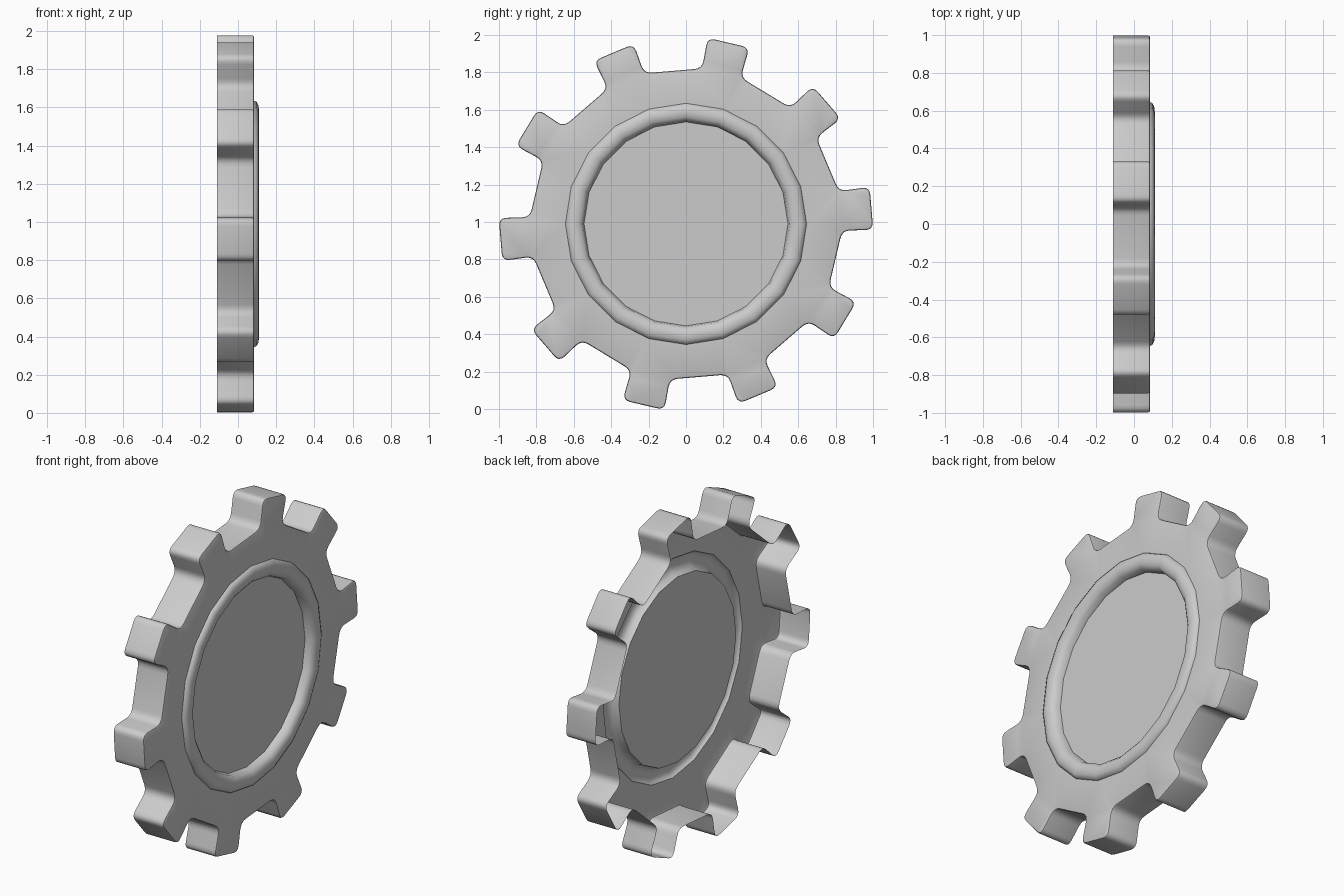
import bpy, bmesh
from math import sin, cos, radians, tau
from mathutils import Vector

if "Cube" in bpy.data.objects:
    bpy.data.objects.remove(bpy.data.objects["Cube"])

TEETH, SIDES = 10, 20
CENTRE_Z = 0.99
BACK, FRONT, BEVEL = -0.11, 0.085, 0.01


def round_corners(points, cut, steps=4):
    """Replace every corner of a closed outline with a small curve."""
    out = []
    for i, p in enumerate(points):
        a = p + (points[i - 1] - p).normalized() * cut
        b = p + (points[(i + 1) % len(points)] - p).normalized() * cut
        for k in range(steps + 1):
            t = k / steps
            out.append(a * (1 - t) ** 2 + p * 2 * t * (1 - t) + b * t * t)
    return out


def inset(points, d):
    """Move a counter-clockwise outline inward."""
    out = []
    for i, p in enumerate(points):
        t = (points[(i + 1) % len(points)] - points[i - 1]).normalized()
        out.append(p + Vector((-t.y, t.x)) * d)
    return out


def add_loop(bm, points, x):
    return [bm.verts.new((x, p.x, p.y + CENTRE_Z)) for p in points]


def skin(bm, a, b):
    n = len(a)
    return [bm.faces.new((a[i], a[(i + 1) % n], b[(i + 1) % n], b[i])) for i in range(n)]


def loop_edges(bm, loop):
    return [bm.edges.get((loop[i - 1], loop[i])) for i in range(len(loop))]


def circle(r):
    return [Vector((r * cos(tau * i / SIDES), r * sin(tau * i / SIDES))) for i in range(SIDES)]


# Toothed outline: straight valleys, slightly flared square teeth
corners = []
for i in range(TEETH):
    a = radians(4.8 + 36 * i)
    u, v = Vector((cos(a), sin(a))), Vector((-sin(a), cos(a)))
    for r, w in ((0.829, -0.106), (0.995, -0.115), (0.995, 0.115), (0.829, 0.106)):
        corners.append(u * r + v * w)
outline = round_corners(corners, 0.042)

bm = bmesh.new()

# Rim wall, open at the back, with a softened front edge
back = add_loop(bm, outline, BACK)
side = add_loop(bm, outline, FRONT - BEVEL)
mid = add_loop(bm, inset(outline, BEVEL * 0.3), FRONT - BEVEL * 0.3)
front = add_loop(bm, inset(outline, BEVEL), FRONT)
for a, b in ((back, side), (side, mid), (mid, front)):
    skin(bm, a, b)

# Raised ring dropping to the recessed disc
profile = ((0.645, FRONT), (0.640, 0.097), (0.622, 0.107), (0.598, 0.11),
           (0.572, 0.105), (0.552, 0.088), (0.545, 0.055))
rings = [add_loop(bm, circle(r), x) for r, x in profile]
for a, b in zip(rings, rings[1:]):
    skin(bm, a, b)
bm.faces.new(rings[-1])

# Flat face between the teeth and the ring
bmesh.ops.triangle_fill(bm, use_beauty=True, use_dissolve=False, normal=(1, 0, 0),
                        edges=loop_edges(bm, front) + loop_edges(bm, rings[0]))
bmesh.ops.recalc_face_normals(bm, faces=bm.faces)
bm.normal_update()
disc = min(bm.faces, key=lambda f: (f.calc_center_median() - Vector((0.055, 0, CENTRE_Z))).length)
if disc.normal.x < 0:
    bmesh.ops.reverse_faces(bm, faces=bm.faces)

mesh = bpy.data.meshes.new("gear_plate")
bm.to_mesh(mesh)
bm.free()
gear = bpy.data.objects.new("gear_plate", mesh)
bpy.context.collection.objects.link(gear)
bpy.context.view_layer.objects.active = gear
gear.select_set(True)
bpy.ops.object.shade_smooth_by_angle(angle=radians(40))
